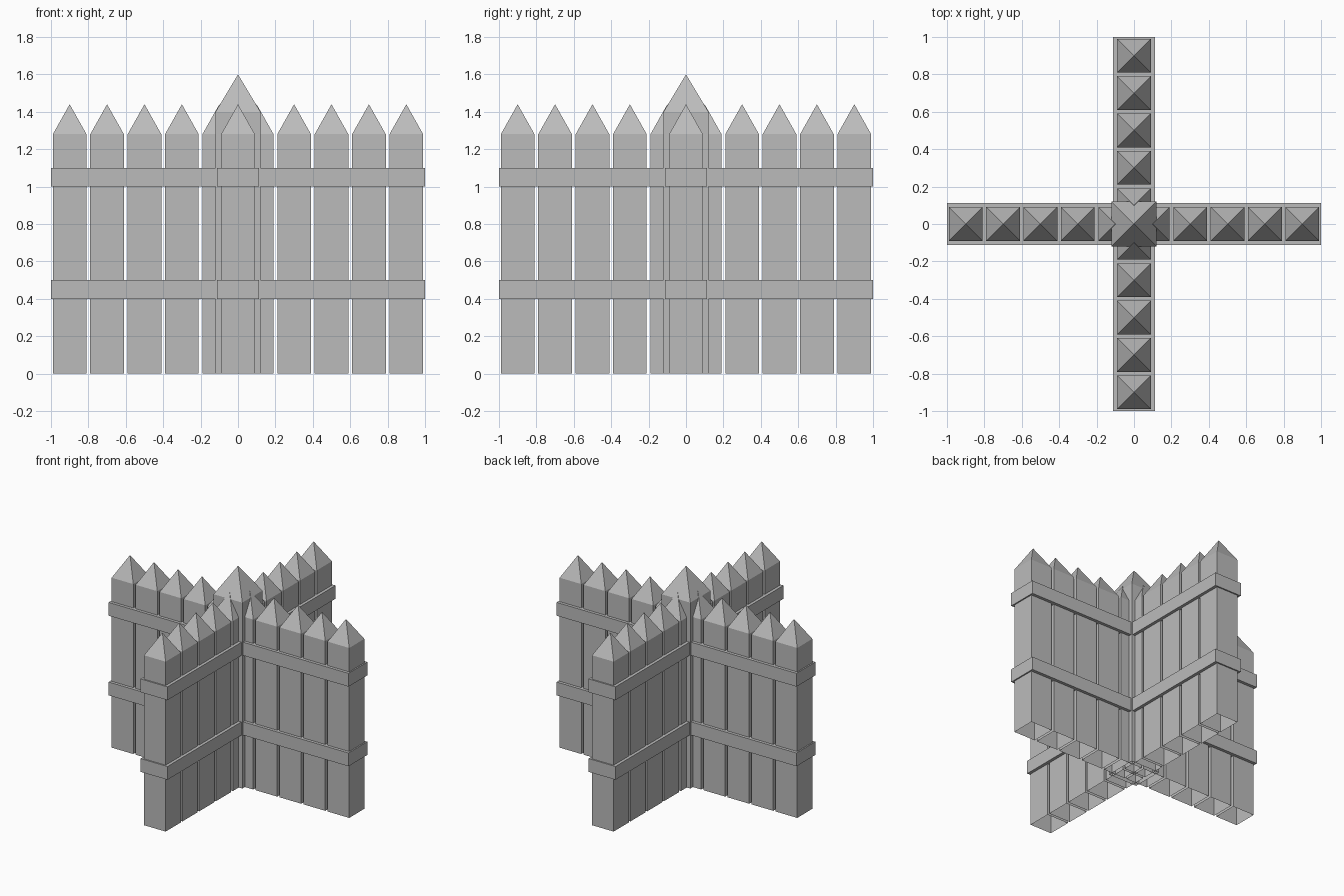
import bpy
import bmesh
from math import radians
from mathutils import Matrix

cube = bpy.data.objects.get("Cube")
if cube:
    bpy.data.objects.remove(cube, do_unlink=True)

GREY = (0.5, 0.5, 0.5, 1.0)
grey = bpy.data.materials.new("weathered grey")
grey.use_nodes = True
grey.diffuse_color = GREY
grey.node_tree.nodes["Principled BSDF"].inputs["Base Color"].default_value = GREY


def add_object(name, bm, turn):
    bmesh.ops.transform(bm, matrix=Matrix.Rotation(radians(turn), 4, "Z"), verts=bm.verts)
    bmesh.ops.recalc_face_normals(bm, faces=bm.faces)
    mesh = bpy.data.meshes.new(name)
    bm.to_mesh(mesh)
    bm.free()
    mesh.materials.append(grey)
    obj = bpy.data.objects.new(name, mesh)
    bpy.context.collection.objects.link(obj)


def pointed_post(name, x, half, eave, tip, turn=0):
    """Square post with a pyramid tip, hollow and open underneath."""
    bm = bmesh.new()
    corners = [(-half, -half), (half, -half), (half, half), (-half, half)]
    low = [bm.verts.new((x + cx, cy, 0)) for cx, cy in corners]
    high = [bm.verts.new((x + cx, cy, eave)) for cx, cy in corners]
    apex = bm.verts.new((x, 0, tip))
    for i in range(4):
        j = (i + 1) % 4
        bm.faces.new((low[i], low[j], high[j], high[i]))
        bm.faces.new((high[i], high[j], apex))
    add_object(name, bm, turn)


def rail(name, z, turn):
    """Flat bar running through a whole row of pickets."""
    bm = bmesh.new()
    bmesh.ops.create_cube(bm, size=1)
    bmesh.ops.scale(bm, vec=(2.0, 0.225, 0.1), verts=bm.verts)
    bmesh.ops.translate(bm, vec=(0, 0, z), verts=bm.verts)
    add_object(name, bm, turn)


# Two crossing fence rows
for row, turn in (("cross", 0), ("long", 90)):
    for i in range(10):
        pointed_post(f"{row}_picket_{i + 1}", -0.9 + 0.2 * i, 0.09, 1.28, 1.44, turn)
    rail(f"{row}_lower_rail", 0.45, turn)
    rail(f"{row}_upper_rail", 1.05, turn)

# Taller post at the crossing
pointed_post("centre_post", 0, 0.12, 1.4, 1.6)
